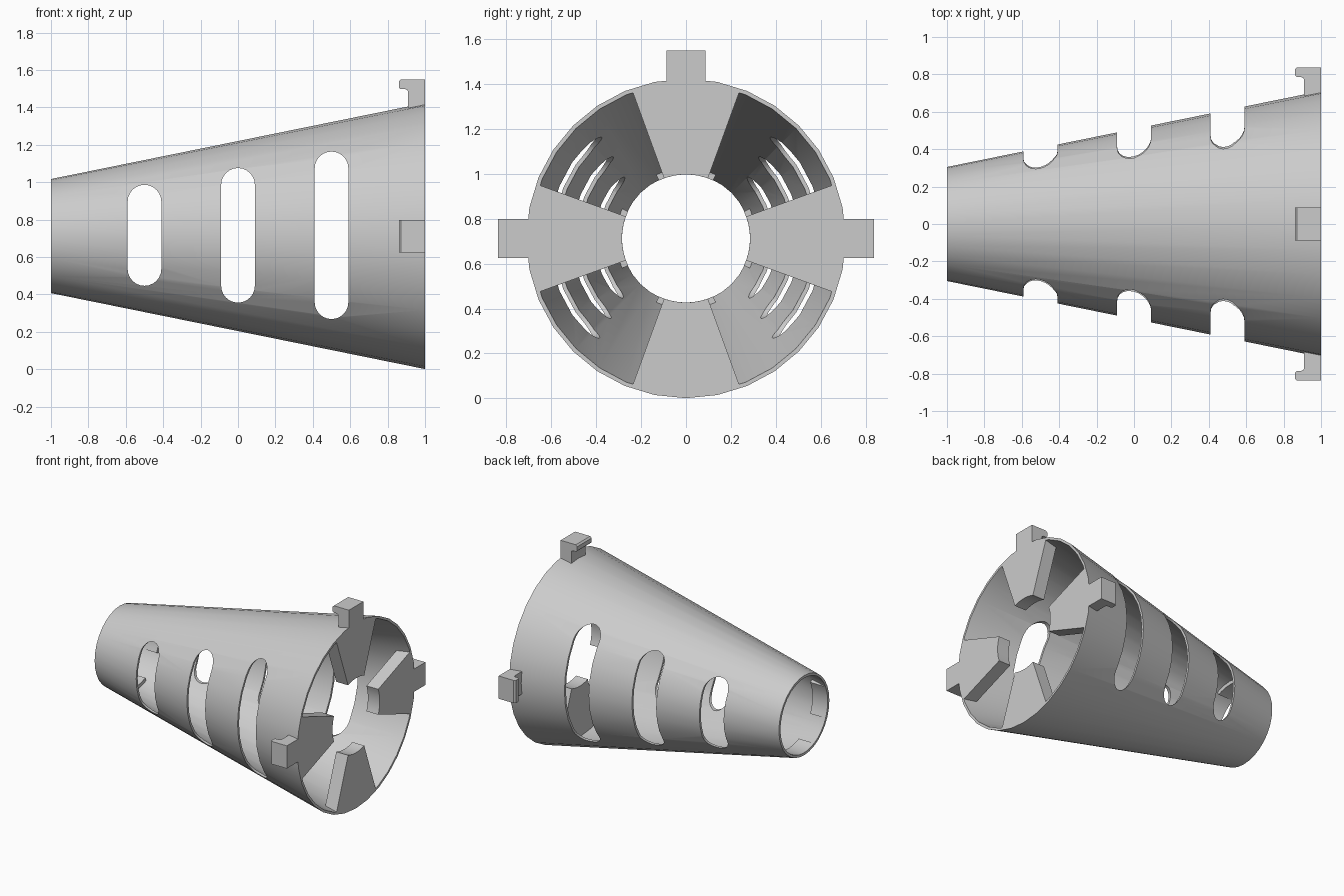
import bpy, bmesh
from math import sin, cos, pi, radians

cube = bpy.data.objects.get("Cube")
if cube:
    bpy.data.objects.remove(cube)

AXIS_Z = 0.712           # height of the cone axis
WALL = 0.018
SIDES = 32

grey = bpy.data.materials.new("light grey")
grey.use_nodes = True
COLOUR = (0.6, 0.6, 0.6, 1)
grey.diffuse_color = COLOUR
grey.node_tree.nodes["Principled BSDF"].inputs["Base Color"].default_value = COLOUR


def cone_radius(x):
    return 0.508 + 0.203 * x


def polar(x, r, a):
    """Point at radius r round the cone axis, angle measured from the top."""
    return (x, r * sin(a), AXIS_Z + r * cos(a))


def make(name, bm):
    bmesh.ops.recalc_face_normals(bm, faces=bm.faces)
    mesh = bpy.data.meshes.new(name)
    bm.to_mesh(mesh)
    bm.free()
    mesh.materials.append(grey)
    obj = bpy.data.objects.new(name, mesh)
    bpy.context.collection.objects.link(obj)
    return obj


def smooth(obj):
    bpy.ops.object.select_all(action='DESELECT')
    obj.select_set(True)
    bpy.context.view_layer.objects.active = obj
    bpy.ops.object.shade_smooth_by_angle(angle=radians(30))


def sweep(name, profile, start, end, steps, closed=False):
    """Sweep an (x, radius) profile round the cone axis."""
    bm = bmesh.new()
    count = steps if closed else steps + 1
    rings = [[bm.verts.new(polar(x, r, start + (end - start) * i / steps))
              for x, r in profile] for i in range(count)]
    n = len(profile)
    for i in range(steps):
        a, b = rings[i], rings[(i + 1) % count]
        for j in range(n):
            k = (j + 1) % n
            bm.faces.new((a[j], a[k], b[k], b[j]))
    if not closed:
        bm.faces.new(rings[0])
        bm.faces.new(rings[-1])
    return make(name, bm)


def extrude(name, points, offset):
    """Extrude a closed outline along an offset vector."""
    bm = bmesh.new()
    near = [bm.verts.new(p) for p in points]
    far = [bm.verts.new([c + o for c, o in zip(p, offset)]) for p in points]
    bm.faces.new(near)
    bm.faces.new(far)
    for i in range(len(near)):
        k = (i + 1) % len(near)
        bm.faces.new((near[i], near[k], far[k], far[i]))
    return make(name, bm)


# Tapered shell
shell = sweep("tapered_shell",
              [(-1, cone_radius(-1)), (1, cone_radius(1)),
               (1, cone_radius(1) - WALL), (-1, cone_radius(-1) - WALL)],
              0, 2 * pi, SIDES, closed=True)

# Rounded slots cut straight through both sides
SLOT_R = 0.09
for x, half in ((-0.5, 0.27), (0, 0.36), (0.5, 0.448)):
    outline = []
    for side in (1, -1):
        for i in range(13):
            a = pi * i / 12
            outline.append((x + side * SLOT_R * cos(a), -1,
                            AXIS_Z + 0.004 + side * (half - SLOT_R + SLOT_R * sin(a))))
    cutter = extrude("slot_cutter", outline, (0, 2, 0))
    cutter.hide_render = True
    cut = shell.modifiers.new("slot", 'BOOLEAN')
    cut.operation = 'DIFFERENCE'
    cut.solver = 'EXACT'
    cut.object = cutter
    bpy.ops.object.select_all(action='DESELECT')
    shell.select_set(True)
    bpy.context.view_layer.objects.active = shell
    bpy.ops.object.modifier_apply(modifier=cut.name)
    bpy.data.objects.remove(cutter)
smooth(shell)


# Four wedge plates inside each end, reaching in to the same bore
def wedge_profile(x0, x1):
    bore, bite = 0.285, WALL * 0.5
    return [(x0, bore), (x1, bore),
            (x1, cone_radius(x1) - bite), (x0, cone_radius(x0) - bite)]


NAMES = ("top", "back", "bottom", "front")
for i, place in enumerate(NAMES):
    mid = i * pi / 2
    for end, x0, x1, spread in (("wide", 0.9, 1, 20), ("narrow", -1, -0.87, 25)):
        half = radians(spread)
        smooth(sweep(f"{place}_{end}_wedge", wedge_profile(x0, x1),
                     mid - half, mid + half, 8))

# Hooked lugs on the wide rim: top, back and front
HOOK = [(1, 0.68), (1, 0.838), (0.872, 0.838), (0.86, 0.826), (0.86, 0.795),
        (0.87, 0.785), (0.895, 0.785), (0.906, 0.78), (0.91, 0.768), (0.91, 0.68)]
HOOK_HALF = 0.087
for i, place in enumerate(NAMES):
    if place == "bottom":
        continue
    a = i * pi / 2
    across = (0, cos(a), -sin(a))
    outline = []
    for x, r in HOOK:
        p = polar(x, r, a)
        outline.append([c - HOOK_HALF * t for c, t in zip(p, across)])
    smooth(extrude(f"{place}_hook", outline, [2 * HOOK_HALF * t for t in across]))
